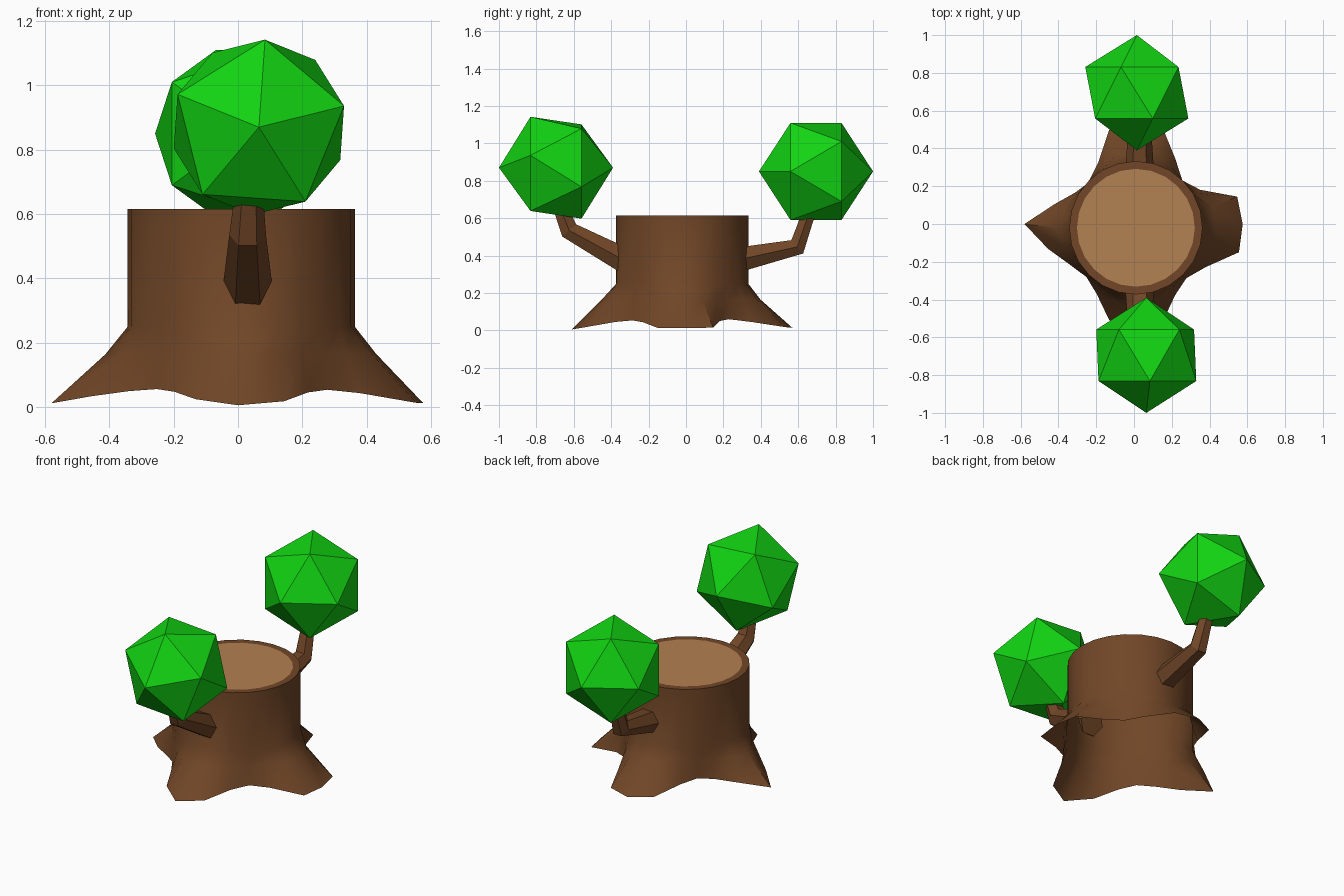
import bpy, bmesh, math
from mathutils import Vector

if "Cube" in bpy.data.objects:
    bpy.data.objects.remove(bpy.data.objects["Cube"])

def mat(name, rgb):
    m = bpy.data.materials.new(name)
    m.diffuse_color = (*rgb, 1)
    m.use_nodes = True
    m.node_tree.nodes["Principled BSDF"].inputs["Base Color"].default_value = m.diffuse_color
    return m

bark = mat("bark_brown", (0.165, 0.062, 0.02))
wood = mat("cut_wood_tan", (0.45, 0.22, 0.082))
leaf = mat("leaf_green", (0.006, 0.66, 0.006))

def finish(name, bm, mats):
    bmesh.ops.recalc_face_normals(bm, faces=bm.faces[:])
    me = bpy.data.meshes.new(name)
    bm.to_mesh(me)
    bm.free()
    ob = bpy.data.objects.new(name, me)
    bpy.context.collection.objects.link(ob)
    for m in mats:
        me.materials.append(m)
    return ob

def bridge(bm, a, b):
    n = len(a)
    for i in range(n):
        bm.faces.new((a[i], a[(i + 1) % n], b[(i + 1) % n], b[i]))

# Stump: hollow, open underneath, flaring into four roots
N, R, CX, CY = 24, 0.353, 0.01, -0.02
foot = [.575, .565, .395, .35, .42, .55, .57, .52, .395, .345, .37, .445,
        .58, .475, .40, .37, .41, .52, .61, .55, .42, .38, .43, .575]
bm = bmesh.new()

def ring(radius, height):
    vs = []
    for i, f in enumerate(foot):
        a = 2 * math.pi * i / N
        r, k = radius(f), (f - R) / 0.23     # offset fades toward the root tips
        k = 1 - min(max(k, 0), 1) * (1 if r == f else 0)
        vs.append(bm.verts.new((CX * k + r * math.cos(a), CY * k + r * math.sin(a), height(f))))
    return vs

rings = [ring(lambda f: f, lambda f: max(0.0, 0.06 - 0.21 * (f - 0.35))),
         ring(lambda f: R + 0.3 * (f - R), lambda f: 0.165),
         ring(lambda f: R, lambda f: 0.25),
         ring(lambda f: R, lambda f: 0.615),
         ring(lambda f: 0.312, lambda f: 0.615)]
for a, b in zip(rings, rings[1:]):
    bridge(bm, a, b)
bm.faces.new(rings[-1]).material_index = 1
stump = finish("stump", bm, [bark, wood])
bpy.context.view_layer.objects.active = stump
stump.select_set(True)
bpy.ops.object.shade_smooth_by_angle(angle=math.radians(45))

# Branches: six-sided tapering tubes along a bent path
def branch(name, path, radii):
    bm = bmesh.new()
    pts = [Vector(p) for p in path]
    loops = []
    for i, (p, r) in enumerate(zip(pts, radii)):
        d = Vector((0, 0, 0))
        if i > 0:
            d += (p - pts[i - 1]).normalized()
        if i < len(pts) - 1:
            d += (pts[i + 1] - p).normalized()
        side = Vector((1, 0, 0))
        up = d.normalized().cross(side)
        loops.append([bm.verts.new(p + r * (math.cos(a) * side + math.sin(a) * up))
                      for a in (math.pi * k / 3 for k in range(6))])
    for a, b in zip(loops, loops[1:]):
        bridge(bm, a, b)
    for end in (loops[0], loops[-1]):
        bm.faces.new(end)
    finish(name, bm, [bark])

branch("front_branch", [(.03, -.33, .375), (.03, -.625, .535), (.035, -.69, .70)], [.077, .057, .04])
branch("back_branch", [(.03, .29, .38), (.03, .595, .447), (.02, .675, .68)], [.075, .055, .038])

# Leaf clumps: plain twenty-faced balls
def leaves(name, loc, rot):
    bpy.ops.mesh.primitive_ico_sphere_add(subdivisions=1, radius=0.305, location=loc, rotation=rot)
    ob = bpy.context.object
    ob.name = name
    ob.data.materials.append(leaf)

leaves("front_leaves", (.065, -.695, .87), (math.pi / 2, math.radians(-14), 0))
leaves("back_leaves", (.015, .695, .85), (math.pi / 2, 0, 0))
